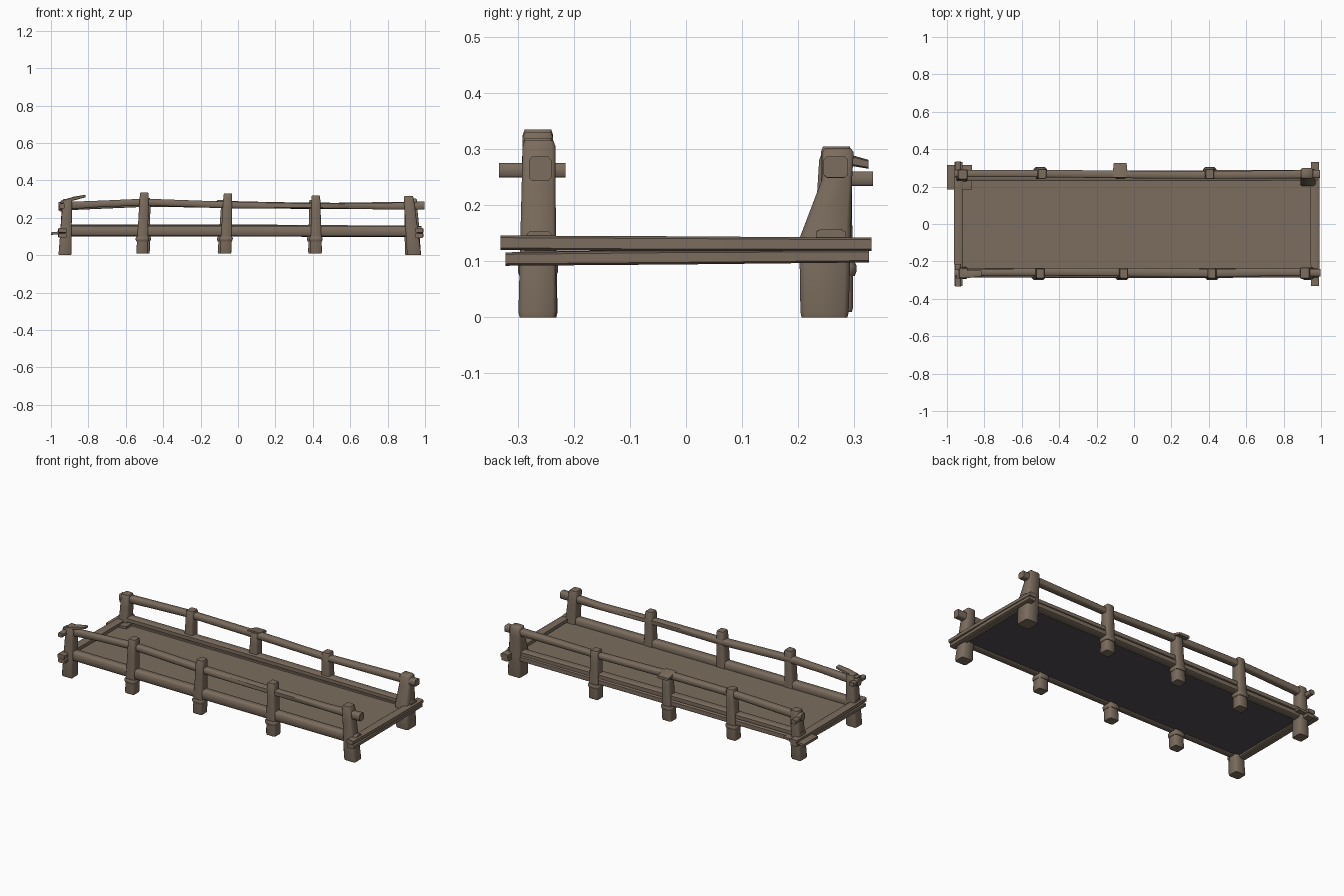
import bpy, bmesh, math
from mathutils import Vector


def material(name, colour):
    m = bpy.data.materials.new(name)
    m.diffuse_color = (*colour, 1)
    return m


wood = material("weathered brown wood", (0.2, 0.152, 0.112))
shade = material("dark grey underside", (0.085, 0.075, 0.084))


def finish(bm, name):
    bmesh.ops.recalc_face_normals(bm, faces=bm.faces)
    mesh = bpy.data.meshes.new(name)
    bm.to_mesh(mesh)
    bm.free()
    mesh.materials.append(wood)
    ob = bpy.data.objects.new(name, mesh)
    bpy.context.collection.objects.link(ob)
    bpy.context.view_layer.objects.active = ob
    ob.select_set(True)
    bpy.ops.object.shade_smooth_by_angle(angle=math.radians(52))
    ob.select_set(False)
    return ob


def timber(name, stations, axis, chamfer=0.3):
    """Hewn timber swept along an axis; each station is centre xyz and two half sizes."""
    u, v = [(Vector((0, 1, 0)), Vector((0, 0, 1))),
            (Vector((1, 0, 0)), Vector((0, 0, 1))),
            (Vector((1, 0, 0)), Vector((0, 1, 0)))]["xyz".index(axis)]
    k = 1 - chamfer
    outline = [(1, -k), (1, k), (k, 1), (-k, 1), (-1, k), (-1, -k), (-k, -1), (k, -1)]
    bm = bmesh.new()
    rings = []
    for x, y, z, a, b in stations:
        c = Vector((x, y, z))
        rings.append([bm.verts.new(c + u * a * s + v * b * t) for s, t in outline])
    for r, q in zip(rings, rings[1:]):
        for i in range(8):
            j = (i + 1) % 8
            bm.faces.new((r[i], r[j], q[j], q[i]))
    bm.faces.new(rings[0])
    bm.faces.new(rings[-1])
    return finish(bm, name)


def post(name, foot, head, foot_half, head_half, z0, z1):
    """Upright with a worn top and a slight lean."""
    f, h = Vector(foot), Vector(head)
    rows = []
    for t, s in ((0, 0.93), (0.03, 1), (0.4, 1), (0.75, 1), (0.97, 1), (1, 0.88)):
        p = f.lerp(h, t)
        half = Vector(foot_half).lerp(Vector(head_half), t) * s
        rows.append((p.x, p.y, z0 + (z1 - z0) * t, half.x, half.y))
    return timber(name, rows, "z", 0.2)


# Deck with a dark underside
bm = bmesh.new()
bmesh.ops.create_cube(bm, size=1)
for vert in bm.verts:
    vert.co = (vert.co.x * 1.9 + 0.015, vert.co.y * 0.5, vert.co.z * 0.012 + 0.112)
deck = finish(bm, "deck")
deck.data.materials.append(shade)
for face in deck.data.polygons:
    if face.normal.z < -0.5:
        face.material_index = 1

# Corner posts
post("front_left_post", (-0.925, -0.262), (-0.912, -0.262), (0.035, 0.033), (0.024, 0.028), 0, 0.30)
post("front_right_post", (0.942, -0.265), (0.912, -0.262), (0.038, 0.034), (0.026, 0.029), 0, 0.315)
post("back_left_post", (-0.925, 0.255), (-0.915, 0.265), (0.033, 0.035), (0.025, 0.027), 0, 0.29)
timber("back_right_post", [(0.935, 0.247, 0, 0.040, 0.041), (0.935, 0.247, 0.01, 0.042, 0.043),
                           (0.93, 0.248, 0.14, 0.040, 0.046), (0.925, 0.269, 0.245, 0.034, 0.027),
                           (0.925, 0.271, 0.295, 0.032, 0.028), (0.925, 0.271, 0.302, 0.026, 0.022)], "z", 0.2)

# Railing posts, each with a binding under the beams
for side, y, rows in (("front", -0.264, ((-0.505, 0.335), (-0.058, 0.33), (0.412, 0.32))),
                      ("back", 0.268, ((-0.495, 0.305), (-0.07, 0.285), (0.40, 0.295)))):
    for n, (x, top) in enumerate(rows):
        lean = (-0.008, -0.008, 0.006)[n]
        post(f"{side}_railing_post_{n + 1}", (x + lean, y), (x + 0.004, y),
             (0.031, 0.030), (0.023, 0.027), 0.010, top)
        timber(f"{side}_post_binding_{n + 1}",
               [(x + lean * 0.8, y, 0.074, 0.032, 0.033), (x + lean * 0.8, y, 0.082, 0.036, 0.036),
                (x + lean * 0.7, y, 0.092, 0.036, 0.036), (x + lean * 0.7, y, 0.099, 0.032, 0.033)], "z")

# Flared cap on the middle back post
timber("back_post_cap", [(-0.074, 0.248, 0.287, 0.036, 0.009), (-0.074, 0.290, 0.281, 0.038, 0.010),
                         (-0.074, 0.325, 0.273, 0.034, 0.008)], "y")

# Hand rails, gently bent between posts
timber("front_hand_rail", [(-0.96, -0.262, 0.262, 0.018, 0.021), (-0.72, -0.258, 0.275, 0.017, 0.017),
                           (-0.50, -0.256, 0.284, 0.020, 0.018), (-0.06, -0.257, 0.268, 0.022, 0.018),
                           (0.42, -0.262, 0.265, 0.022, 0.016), (0.75, -0.258, 0.261, 0.020, 0.016),
                           (0.998, -0.260, 0.265, 0.020, 0.022)], "x")
timber("back_hand_rail", [(-0.96, 0.270, 0.258, 0.020, 0.020), (-0.50, 0.270, 0.275, 0.020, 0.017),
                          (-0.07, 0.265, 0.272, 0.020, 0.018), (0.40, 0.262, 0.262, 0.020, 0.016),
                          (0.995, 0.267, 0.268, 0.022, 0.019)], "x")

# Long edge beams
timber("front_edge_beam", [(-0.95, -0.262, 0.130, 0.024, 0.027), (0, -0.264, 0.129, 0.025, 0.028),
                           (0.98, -0.262, 0.127, 0.024, 0.027)], "x")
timber("back_lower_beam", [(-0.95, 0.262, 0.116, 0.024, 0.017), (0.98, 0.262, 0.115, 0.026, 0.017)], "x")
timber("back_upper_beam", [(-0.95, 0.256, 0.149, 0.026, 0.015), (0, 0.256, 0.148, 0.027, 0.016),
                           (0.98, 0.258, 0.143, 0.026, 0.014)], "x")

# Paired end beams
for name, x in (("left", -0.938), ("right", 0.968)):
    timber(name + "_upper_end_beam", [(x, -0.331, 0.133, 0.022, 0.013), (x, 0, 0.131, 0.025, 0.0135),
                                      (x, 0.331, 0.130, 0.022, 0.012)], "y")
    timber(name + "_lower_end_beam", [(x, -0.322, 0.104, 0.022, 0.012), (x, 0, 0.107, 0.025, 0.0125),
                                      (x, 0.326, 0.109, 0.022, 0.011)], "y")

# Cross pegs, loose board and plate at the left corners
timber("front_cross_peg", [(-0.94, -0.333, 0.262, 0.014, 0.013), (-0.94, -0.215, 0.262, 0.014, 0.013)], "y")
timber("back_cross_peg", [(-0.94, 0.245, 0.247, 0.014, 0.013), (-0.94, 0.333, 0.247, 0.014, 0.013)], "y")
timber("slanted_board", [(-0.95, -0.272, 0.282, 0.020, 0.008), (-0.88, -0.268, 0.302, 0.020, 0.010),
                         (-0.815, -0.264, 0.316, 0.016, 0.007)], "x")
timber("corner_plate", [(-0.999, 0.250, 0.115, 0.066, 0.007), (-0.865, 0.250, 0.128, 0.066, 0.007)], "x", 0.05)
